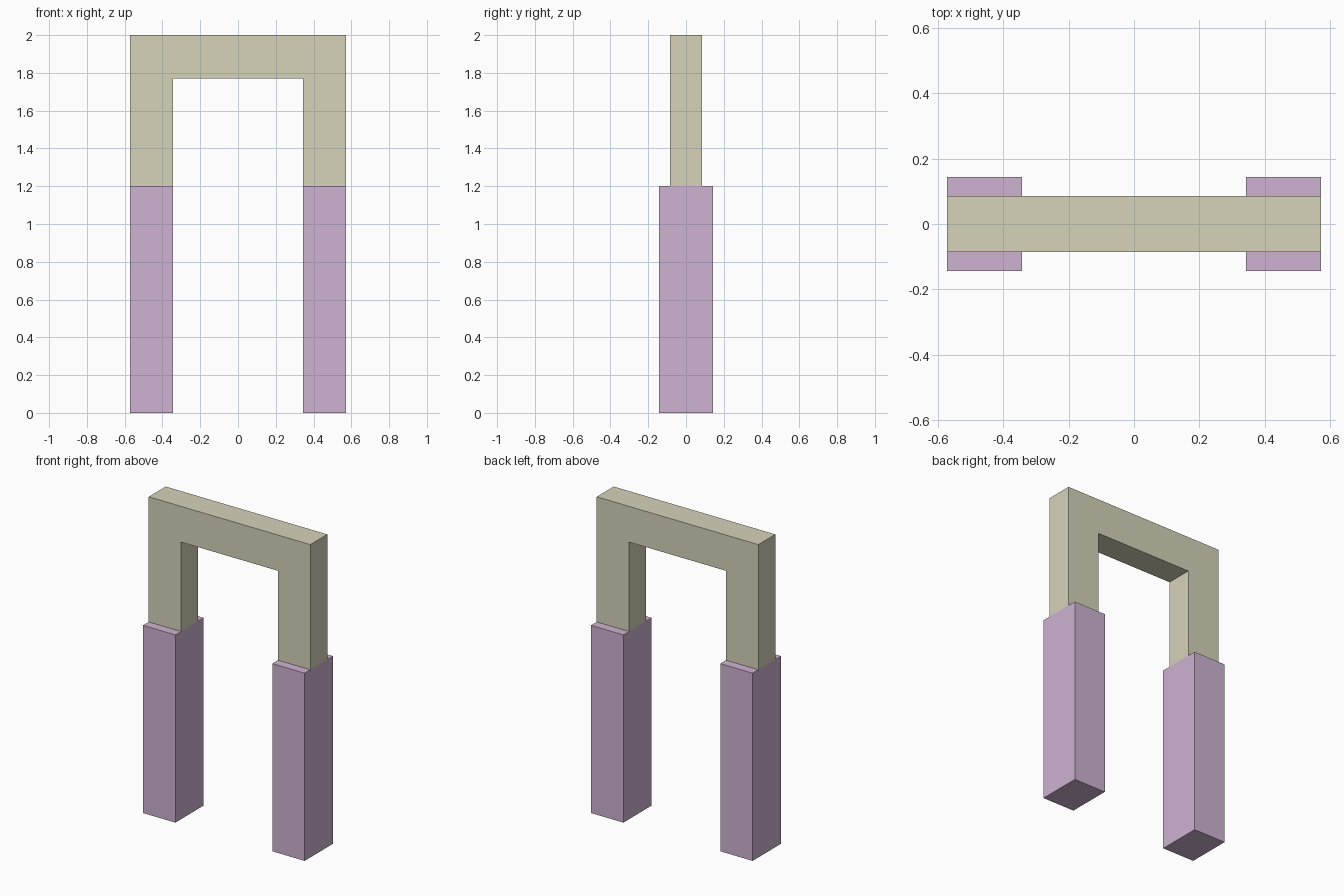
import bpy
import bmesh

if "Cube" in bpy.data.objects:
    bpy.data.objects.remove(bpy.data.objects["Cube"])

U = 2 / 70  # modelling unit: the arch is 70 units tall


def material(name, color):
    mat = bpy.data.materials.new(name)
    mat.diffuse_color = (*color, 1)
    mat.use_nodes = True
    mat.node_tree.nodes["Principled BSDF"].inputs["Base Color"].default_value = mat.diffuse_color
    return mat


def extrude_profile(name, points, half_depth, mat):
    """Extrude an XZ outline (in units) symmetrically along Y."""
    bm = bmesh.new()
    face = bm.faces.new([bm.verts.new((x * U, -half_depth * U, z * U)) for x, z in points])
    result = bmesh.ops.extrude_face_region(bm, geom=[face])
    verts = [v for v in result["geom"] if isinstance(v, bmesh.types.BMVert)]
    bmesh.ops.translate(bm, vec=(0, 2 * half_depth * U, 0), verts=verts)
    bmesh.ops.recalc_face_normals(bm, faces=bm.faces[:])
    mesh = bpy.data.meshes.new(name)
    bm.to_mesh(mesh)
    bm.free()
    mesh.materials.append(mat)
    obj = bpy.data.objects.new(name, mesh)
    bpy.context.collection.objects.link(obj)
    return obj


cream = material("cream", (0.67, 0.65, 0.49))
lilac = material("lilac", (0.62, 0.45, 0.64))

# Upper arch: one inverted U outline
half = [(20, 70), (20, 42), (12, 42), (12, 62)]
outline = half + [(-x, z) for x, z in reversed(half)]
extrude_profile("upper_arch", outline, 3, cream)

# Thicker posts below each end of the arch
for side, name in ((-1, "left_post"), (1, "right_post")):
    rect = [(side * x, z) for x, z in ((12, 0), (20, 0), (20, 42), (12, 42))]
    extrude_profile(name, rect, 5, lilac)
